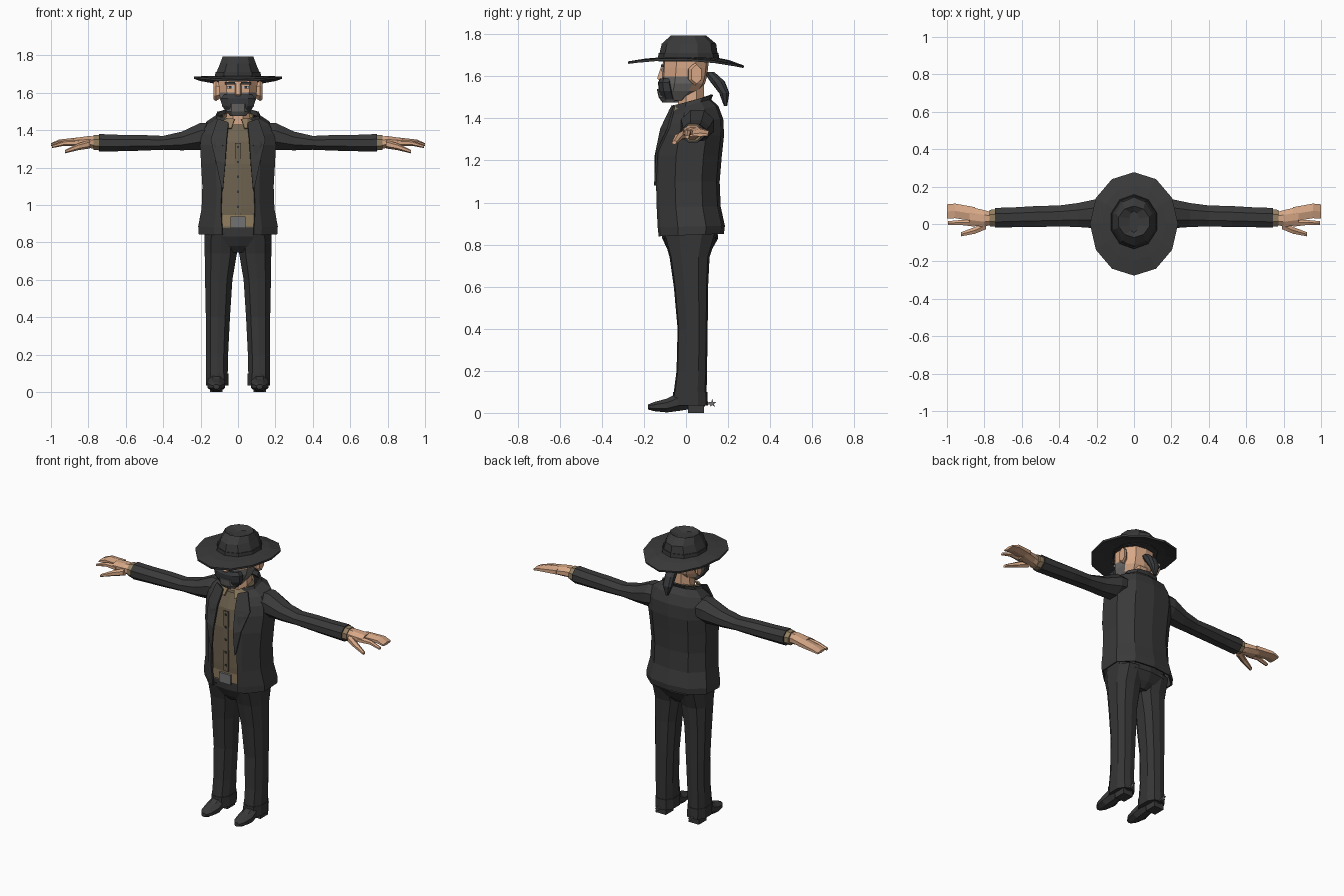
import bpy, bmesh, math
from mathutils import Vector


def material(name, r, g, b):
    m = bpy.data.materials.new(name)
    m.diffuse_color = (r, g, b, 1)
    return m


CLOTH = material("black_cloth", .042, .042, .042)
TROUSER = material("dark_trouser_cloth", .036, .036, .036)
SKIN = material("skin", .68, .39, .24)
SHIRT = material("brown_shirt", .16, .125, .08)
TRIM = material("tan_trim", .29, .21, .12)
METAL = material("grey_metal", .17, .17, .17)
HAIR = material("dark_hair", .04, .042, .046)
STUBBLE = material("grey_beard", .15, .145, .14)
EYE = material("pale_eye", .45, .52, .6)


def finish(name, bm, mats, mirror=False, thick=0, rule=None):
    bmesh.ops.remove_doubles(bm, verts=bm.verts, dist=1e-5)
    bmesh.ops.recalc_face_normals(bm, faces=bm.faces)
    me = bpy.data.meshes.new(name)
    mats = mats if isinstance(mats, list) else [mats]
    for m in mats:
        me.materials.append(m)
    if rule:
        for f in bm.faces:
            f.material_index = rule(f.calc_center_median())
    bm.to_mesh(me)
    bm.free()
    ob = bpy.data.objects.new(name, me)
    bpy.context.collection.objects.link(ob)
    if thick:
        s = ob.modifiers.new("thickness", 'SOLIDIFY')
        s.thickness, s.offset = thick, 0
    if mirror:
        ob.modifiers.new("mirror", 'MIRROR').use_clip = False
    return ob


def loft(name, rings, mats, closed=True, caps=True, **kw):
    """Skin a list of point rings."""
    bm = bmesh.new()
    rows = [[bm.verts.new(p) for p in r] for r in rings]
    n = len(rows[0])
    for a, b in zip(rows, rows[1:]):
        for i in range(n if closed else n - 1):
            j = (i + 1) % n
            bm.faces.new((a[i], a[j], b[j], b[i]))
    if closed and caps:
        bm.faces.new(rows[0][::-1])
        bm.faces.new(rows[-1])
    return finish(name, bm, mats, **kw)


def section(z, w, yf, yb, gap=0, tilt=0, cx=0):
    """Body cross-section; gap leaves it open at the front, tilt lifts the back."""
    d = yb - yf
    half = [(gap, yf), (.6 * w, yf + .04 * d), (w, yf + .3 * d), (w, yf + .72 * d),
            (.62 * w, yb - .05 * d), (0, yb)]
    pts = half + [(-x, y) for x, y in half[-2::-1]]
    if gap == 0:
        pts.pop()
    return [(cx + x, y, z + tilt * y) for x, y in pts]


def body(name, rows, mats, closed=True, **kw):
    return loft(name, [section(*r) for r in rows], mats, closed, **kw)


def oval(axis, c, ra, rb, n=8):
    """Flat-sided oval ring around a point, facing the given axis."""
    k, pts = 1 / math.cos(math.pi / n), []
    for i in range(n):
        t = 2 * math.pi * (i + .5) / n
        v = [ra * k * math.cos(t), rb * k * math.sin(t)]
        v.insert('xyz'.index(axis), 0)
        pts.append(Vector(c) + Vector(v))
    return pts


def limb(name, rows, mat, n=8):
    return loft(name, [oval('x', r[:3], r[3], r[4], n) for r in rows], mat, mirror=True)


def box(name, c, size, mat, mirror=False):
    bm = bmesh.new()
    bmesh.ops.create_cube(bm, size=1)
    for v in bm.verts:
        v.co = Vector(c) + Vector(a * b for a, b in zip(v.co, size))
    return finish(name, bm, mat, mirror=mirror)


# Jacket, open at the front, with raised collar
body("jacket", [(.845, .206, -.125, .175, .085, .04), (.885, .208, -.13, .18, .085, .02),
                (.98, .19, -.135, .16, .09), (1.10, .186, -.138, .155, .085),
                (1.22, .193, -.136, .165, .085), (1.32, .198, -.118, .176, .08),
                (1.38, .19, -.098, .172, .075, .1), (1.425, .165, -.072, .15, .065, .2),
                (1.455, .115, -.05, .115, .055, .3), (1.475, .107, -.05, .125, .055, .3)],
     CLOTH, closed=False, thick=.01)
loft("lapel", [[(.08, -.146, 1.08), (.09, -.146, 1.10)], [(.068, -.145, 1.22), (.12, -.138, 1.24)],
               [(.06, -.118, 1.35), (.145, -.085, 1.35)], [(.05, -.075, 1.44), (.108, -.055, 1.46)]],
     CLOTH, closed=False, mirror=True, thick=.01)

# Sleeves, cuffs and hands
limb("sleeve", [(.13, .055, 1.375, .075, .06), (.2, .055, 1.367, .078, .072), (.3, .048, 1.342, .064, .05),
                (.4, .043, 1.332, .056, .037), (.52, .04, 1.332, .056, .042),
                (.64, .036, 1.331, .053, .044), (.742, .033, 1.332, .053, .047)], CLOTH)
limb("shirt_cuff", [(.735, .032, 1.333, .045, .041), (.772, .032, 1.333, .044, .04)], TRIM)
limb("palm", [(.76, .03, 1.332, .032, .034), (.80, .03, 1.337, .044, .031),
              (.88, .042, 1.335, .05, .022)], SKIN)
limb("fingers", [(.85, .052, 1.337, .038, .021), (.957, .07, 1.333, .039, .014),
                 (1.0, .067, 1.322, .038, .007)], SKIN, 6)
limb("index_finger", [(.85, .006, 1.332, .02, .017), (.93, .008, 1.33, .013, .012),
                      (.995, .005, 1.312, .01, .007)], SKIN, 6)
limb("thumb", [(.79, -.005, 1.325, .022, .02), (.85, -.034, 1.312, .018, .016),
               (.925, -.055, 1.285, .011, .008)], SKIN, 6)

# Shirt, placket, buttons, collar
body("shirt", [(.86, .165, -.112, .13), (.98, .165, -.118, .13), (1.22, .165, -.12, .13),
               (1.34, .16, -.105, .13), (1.43, .09, -.068, .08)], SHIRT)
box("placket", (0, -.119, 1.14), (.034, .008, .38), SHIRT)
for i in range(5):
    box("button", (0, -.124, .99 + i * .08), (.012, .006, .012), TROUSER)
body("shirt_collar", [(1.425, .092, -.085, .08, .035, .2), (1.475, .078, -.066, .085, .018, .25)],
     TRIM, closed=False, thick=.01)

# Belt and buckle
body("belt", [(.885, .17, -.12, .14), (.945, .17, -.122, .14)], TRIM, caps=False)
box("buckle", (0, -.127, .907), (.08, .014, .062), METAL)

# Trousers
body("trouser_hips", [(.745, .04, -.06, .09), (.78, .12, -.09, .125), (.83, .174, -.113, .153),
                      (.9, .175, -.113, .145)], TROUSER)
LEG = [(.04, .055, .168, -.06, .1), (.1, .055, .17, -.058, .098), (.2, .053, .17, -.045, .1),
       (.4, .043, .172, -.04, .103), (.6, .03, .176, -.058, .105), (.74, .006, .178, -.078, .112),
       (.85, .002, .178, -.11, .148)]
loft("trouser_leg", [section(z, (b - a) / 2, f, k, cx=(a + b) / 2) for z, a, b, f, k in LEG],
     TROUSER, mirror=True)
body("trouser_cuff", [(.035, .06, -.064, .104, 0, 0, .112), (.1, .06, -.062, .102, 0, 0, .112)],
     TROUSER, mirror=True)

# Boots with heel and spur
loft("boot", [oval('y', (.116, y, z), rx, rz) for y, z, rx, rz in
              [(-.18, .028, .016, .012), (-.15, .03, .036, .022), (-.09, .035, .047, .033),
               (-.03, .055, .042, .045), (.03, .065, .04, .045), (.09, .06, .034, .03)]],
     CLOTH, mirror=True)
box("boot_heel", (.116, .048, .02), (.068, .075, .04), CLOTH, True)
box("spur_bar", (.116, .1, .045), (.014, .04, .008), METAL, True)
loft("spur_star", [[(x, .125 + r * math.sin(i * math.pi / 5), .045 + r * math.cos(i * math.pi / 5))
                    for i in range(10) for r in [.021 if i % 2 == 0 else .008]] for x in (.113, .119)],
     METAL, mirror=True)

# Head with stubbled jaw, neck, ears and nose
loft("neck", [oval('z', (0, .025, 1.40), .065, .065), oval('z', (0, .025, 1.56), .06, .06)], SKIN)
body("head", [(1.485, .05, -.1, .0), (1.53, .082, -.115, .065), (1.565, .096, -.116, .09),
              (1.6, .1, -.114, .1), (1.64, .103, -.112, .105), (1.7, .103, -.108, .11)],
     [SKIN, STUBBLE], rule=lambda c: int(c.z < 1.59 and c.y < .02))
loft("ear", [oval('x', (x, y, 1.61), ry, rz, 6) for x, y, ry, rz in
             [(.095, .03, .02, .035), (.118, .042, .03, .047), (.132, .05, .024, .04)]], SKIN, mirror=True)
loft("nose", [[(-.02, -.1, z), (-.012, y, z), (.012, y, z), (.02, -.1, z)]
              for z, y in [(1.575, -.12), (1.59, -.137), (1.65, -.117)]], SKIN)
box("eye", (.042, -.11, 1.63), (.034, .008, .014), EYE, True)
box("pupil", (.042, -.1145, 1.63), (.012, .003, .014), HAIR, True)
box("eyebrow", (.043, -.112, 1.65), (.055, .014, .012), HAIR, True)

# Moustache, chin beard, ponytail
body("moustache_beard", [(1.49, .058, -.118, -.04), (1.53, .086, -.13, -.05), (1.57, .09, -.133, -.06),
                         (1.59, .075, -.124, -.06)], HAIR)
body("chin_beard", [(1.475, .042, -.112, -.03), (1.5, .06, -.13, -.04), (1.54, .056, -.139, -.05)], STUBBLE)
body("ponytail", [(1.62, .02, .085, .135), (1.575, .03, .115, .185), (1.52, .03, .158, .206),
                  (1.46, .008, .18, .196)], HAIR)

# Hat: curled brim, band and creased crown
brim = []
for s, drop in [(0, 0), (.5, .35), (1, 1)]:
    ring = []
    for i in range(12):
        c, n = math.cos(i * math.pi / 6), math.sin(i * math.pi / 6)
        z = 1.685 - .03 * drop + drop * (.025 * c * c - .01 * n)
        ring.append(((.11 + .125 * s) * c, .01 * (1 - s) + (.125 + .15 * s) * n, z))
    brim.append(ring)
loft("hat_brim", brim, CLOTH, caps=False, thick=.012)
loft("hat_crown", [oval('z', (0, y, z), a, b, 10) for y, z, a, b in
                   [(.012, 1.67, .12, .135), (.012, 1.71, .115, .131), (.014, 1.755, .096, .123),
                    (.012, 1.794, .082, .08), (.012, 1.772, .025, .055)]], CLOTH)
loft("hat_band", [oval('z', (.0, .012, z), a, a + .015, 10) for z, a in [(1.675, .126), (1.71, .12)]],
     TROUSER)
